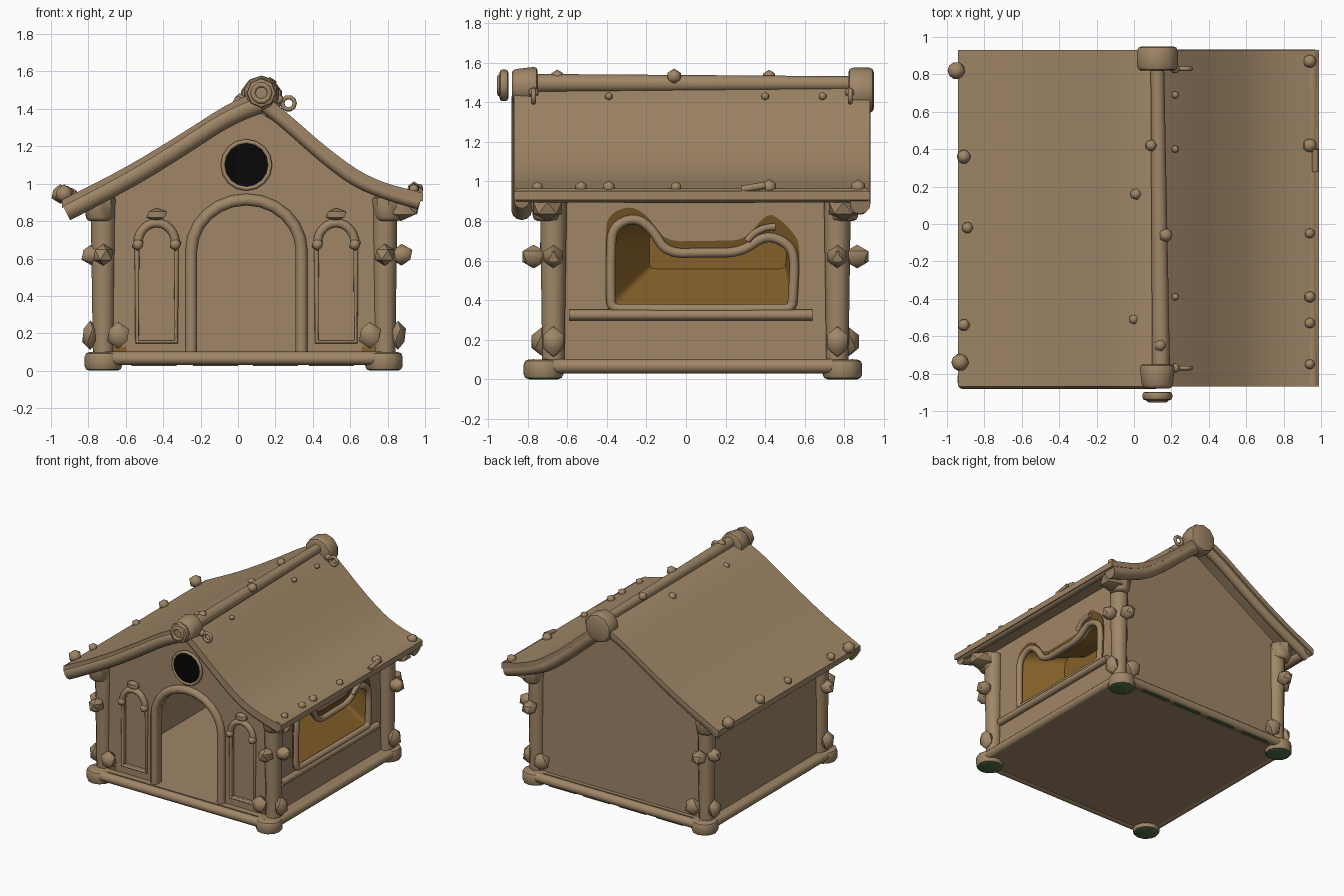
import bpy, bmesh, math
from mathutils import Matrix, Vector

if "Cube" in bpy.data.objects:
    bpy.data.objects.remove(bpy.data.objects["Cube"])

made = []


def material(name, rgb):
    m = bpy.data.materials.new(name)
    m.use_nodes = True
    m.diffuse_color = (*rgb, 1)
    bsdf = next(n for n in m.node_tree.nodes if n.type == 'BSDF_PRINCIPLED')
    bsdf.inputs["Base Color"].default_value = (*rgb, 1)
    return m


TAN = material("tan_wood", (0.35, 0.24, 0.136))
BROWN = material("warm_brown", (0.23, 0.115, 0.022))
DARK = material("dark_brown", (0.155, 0.08, 0.018))
BLACK = material("black", (0.002, 0.002, 0.002))
MOSS = material("moss_green", (0.08, 0.15, 0.06))


def add(name, mesh, mat=TAN):
    mesh.name = name
    mesh.materials.clear()
    mesh.materials.append(mat)
    ob = bpy.data.objects.new(name, mesh)
    bpy.context.collection.objects.link(ob)
    made.append(ob)
    return ob


def add_bm(name, bm, mat=TAN):
    me = bpy.data.meshes.new(name)
    bm.to_mesh(me)
    bm.free()
    return add(name, me, mat)


def from_curve(name, cu, mat, matrix=None):
    tmp = bpy.data.objects.new("tmp", cu)
    bpy.context.collection.objects.link(tmp)
    dg = bpy.context.evaluated_depsgraph_get()
    mesh = bpy.data.meshes.new_from_object(tmp.evaluated_get(dg))
    bpy.data.objects.remove(tmp)
    if matrix:
        mesh.transform(matrix)
    return add(name, mesh, mat)


# Panel planes: local (u, v) become (x, z) on the front and (y, z) on the side
def front(y):
    return Matrix.Translation((0, y, 0)) @ Matrix.Rotation(math.pi / 2, 4, 'X')


def side(x):
    return Matrix(((0, 0, 1, x), (1, 0, 0, 0), (0, 1, 0, 0), (0, 0, 0, 1)))


def panel(name, loops, thick, matrix, mat=TAN):
    cu = bpy.data.curves.new(name, 'CURVE')
    cu.dimensions = '2D'
    cu.fill_mode = 'BOTH'
    cu.extrude = thick / 2
    for loop in loops:
        sp = cu.splines.new('POLY')
        sp.points.add(len(loop) - 1)
        for p, (u, v) in zip(sp.points, loop):
            p.co = (u, v, 0, 1)
        sp.use_cyclic_u = True
    return from_curve(name, cu, mat, matrix)


def tube(name, pts, r, cyclic=False, smooth=False, mat=TAN, matrix=None, r_end=None):
    cu = bpy.data.curves.new(name, 'CURVE')
    cu.dimensions = '3D'
    cu.bevel_depth = 1
    cu.bevel_resolution = 4
    cu.use_fill_caps = True
    sp = cu.splines.new('NURBS' if smooth else 'POLY')
    sp.points.add(len(pts) - 1)
    for i, (p, co) in enumerate(zip(sp.points, pts)):
        p.co = (*co, *([0] * (3 - len(co))), 1)
        p.radius = r + ((r_end or r) - r) * i / (len(pts) - 1)
    sp.use_cyclic_u = cyclic
    if smooth:
        sp.use_endpoint_u = True
        sp.order_u = 3
        sp.resolution_u = 6
    return from_curve(name, cu, mat, matrix)


def knob(name, loc, r, stretch=(1, 1, 1)):
    bm = bmesh.new()
    bmesh.ops.create_icosphere(bm, subdivisions=1, radius=r,
                               matrix=Matrix.Translation(loc) @ Matrix.Diagonal((*stretch, 1)))
    return add_bm(name, bm)


def cylinder(name, loc, r1, r2, depth, axis='Z', sides=12, bevel=0.0, mat=TAN):
    bm = bmesh.new()
    rot = Matrix.Rotation(math.pi / 2, 4, 'X') if axis == 'Y' else Matrix()
    bmesh.ops.create_cone(bm, cap_ends=True, segments=sides, radius1=r1, radius2=r2,
                          depth=depth, matrix=Matrix.Translation(loc) @ rot)
    if bevel:
        rim = [e for e in bm.edges if any(len(f.verts) > 4 for f in e.link_faces)]
        bmesh.ops.bevel(bm, geom=rim, offset=bevel, segments=2, affect='EDGES', profile=0.5)
    return add_bm(name, bm, mat)


def arch(cx, half, bottom, spring, rise, n=12):
    top = [(cx - half * math.cos(math.pi * i / n), spring + rise * math.sin(math.pi * i / n))
           for i in range(n + 1)]
    return [(cx - half, bottom)] + top + [(cx + half, bottom)]


def ring(cx, cz, r, n=12):
    return [(cx + r * math.cos(2 * math.pi * i / n), cz + r * math.sin(2 * math.pi * i / n))
            for i in range(n)]


def chaikin(pts, closed=True):
    for _ in range(2):
        out = []
        for a, b in zip(pts, pts[1:] + pts[:1] if closed else pts[1:]):
            a, b = Vector(a), Vector(b)
            out += [tuple(a.lerp(b, 0.25)), tuple(a.lerp(b, 0.75))]
        pts = out if closed else [pts[0]] + out + [pts[-1]]
    return pts


def rect(u0, u1, v0, v1):
    return [(u0, v0), (u1, v0), (u1, v1), (u0, v1)]


L, R, F, B, MID = -0.71, 0.77, -0.67, 0.76, 0.045

# Base with log rim, corner caps and moss underneath
panel("floor", [rect(L - 0.05, R + 0.05, 0.035, 0.095)], 1.55, front(0.035))
for y in (-0.77, 0.84):
    tube("base_log", [(L, y, 0.066), (R, y, 0.066)], 0.036)
for x in (-0.45, -0.12, 0.2, 0.5):
    panel("moss_strip", [rect(x - 0.12, x + 0.12, 0.828, 0.852)], 0.008,
          Matrix.Translation((0, 0, 0.03)), MOSS)
for x in (-0.77, 0.83):
    tube("base_log", [(x, -0.72, 0.066), (x, 0.79, 0.066)], 0.036)
for x in (-0.72, 0.78):
    for y in (-0.72, 0.79):
        cap = cylinder("corner_cap", (x, y, 0.05), 0.1, 0.1, 0.1, bevel=0.025)
        cap.data.materials.append(MOSS)
        for f in cap.data.polygons:
            f.material_index = int(f.normal.z < -0.9 or (f.normal.z < -0.5 and f.normal.x > 0.3))

# Walls
gable_top = [(R, 0.97), (0.07, 1.41), (L, 0.93)]
small = [arch(cx, 0.1, 0.16, 0.67, 0.11) for cx in (MID - 0.48, MID + 0.48)]
door = arch(MID, 0.265, 0.09, 0.63, 0.26)
panel("front_wall", [[(L, 0.09)] + door + [(R, 0.09)] + gable_top] + small, 0.04, front(F))
panel("back_wall", [[(L, 0.09), (R, 0.09)] + gable_top], 0.04, front(B))
panel("left_wall", [rect(F, B, 0.09, 0.95)], 0.04, side(L))
bay = chaikin([(-0.38, 0.42), (-0.375, 0.36), (-0.32, 0.355), (0.48, 0.355), (0.535, 0.36), (0.54, 0.42),
               (0.55, 0.62), (0.51, 0.69), (0.4, 0.73), (0.28, 0.64), (0.1, 0.64), (-0.1, 0.635),
               (-0.17, 0.76), (-0.26, 0.82), (-0.37, 0.77), (-0.38, 0.65)])
panel("right_wall", [rect(F, B, 0.09, 0.97), bay], 0.04, side(R - 0.02))

# Side window: tapering niche, frame, painted surround and sill
bm = bmesh.new()
outer = [bm.verts.new((R - 0.002, u, v)) for u, v in bay]
inner = [bm.verts.new((R - 0.26, u * 0.75 + 0.1, 0.56 + (v - 0.36) * 0.5)) for u, v in bay]
for i in range(len(bay)):
    bm.faces.new((outer[i - 1], outer[i], inner[i], inner[i - 1]))
bm.faces.new(inner)
bmesh.ops.recalc_face_normals(bm, faces=bm.faces)
bmesh.ops.reverse_faces(bm, faces=bm.faces)
add_bm("window_niche", bm, BROWN)
halo = [(0.08 + (u - 0.08) * 1.06,
         v + 0.06 * min(1, max(0, v - 0.5) * 8) + (0.06 * max(0, 1 - abs(u - 0.4) / 0.12) if v > 0.5 else 0))
        for u, v in bay]
panel("window_surround", [halo, bay], 0.006, side(R + 0.003), DARK)
tube("window_frame", bay, 0.024, True, matrix=side(R + 0.01))
tube("window_sill", [(R + 0.02, -0.59, 0.325), (R + 0.02, 0.64, 0.325)], 0.027)
tube("window_ornament", [(R + 0.03, 0.31, 0.70), (R + 0.04, 0.36, 0.77), (R + 0.03, 0.45, 0.77)],
     0.018, smooth=True)

# Door frame and round gable window
tube("door_frame", arch(MID, 0.295, 0.09, 0.64, 0.275), 0.032, matrix=front(F - 0.025))
cylinder("gable_pane", (MID, F - 0.03, 1.1), 0.122, 0.122, 0.03, 'Y', 16, mat=BLACK)
tube("gable_ring", ring(MID, 1.1, 0.126, 16), 0.012, True, matrix=front(F - 0.04))

# Small front windows with hoods
for shape, cx in zip(small, (MID - 0.48, MID + 0.48)):
    panel("small_pane", [shape], 0.01, front(F + 0.015))
    tube("small_frame", arch(cx, 0.105, 0.155, 0.67, 0.115), 0.013, True, matrix=front(F - 0.02))
    tube("small_hood", arch(cx, 0.1, 0.67, 0.68, 0.11), 0.024, matrix=front(F - 0.03))
    for s in (-1, 1):
        knob("hood_ball", (cx + s * 0.1, F - 0.04, 0.675), 0.034)
    knob("hood_crown", (cx, F - 0.04, 0.835), 0.05, (1.2, 0.7, 0.7))

# Corner posts, capitals, studs and the brown patches beside the front feet
for x, sx in ((-0.72, -1), (0.785, 1)):
    patch = x - sx * 0.09
    panel("foot_patch", [rect(patch - 0.035, patch + 0.035, 0.1, 0.13)], 0.006, front(F - 0.022), BROWN)
    for y, sy in ((-0.67, -1), (0.765, 1)):
        cylinder("corner_post", (x, y, 0.5), 0.056, 0.068, 0.84)
        cylinder("post_capital", (x + sx * 0.02, y + sy * 0.03, 0.865), 0.07, 0.09, 0.13, sides=8,
                 bevel=0.02)
        if sx > 0:
            knob("eave_bracket", (0.87, y + sy * 0.03, 0.865), 0.1, (1.1, 0.85, 0.65))
        knob("side_stud", (x + sx * (0.075 + 0.015 * sx), y, 0.62), 0.058, (1.1, 1, 1))
        knob("end_stud", (x, y + sy * 0.1, 0.62), 0.06, (1, 1.1, 1))
        knob("side_foot_stud", (x + sx * 0.07, y, 0.19), 0.06, (0.8, 1, 1.3))
        knob("end_foot_stud", (x - sx * 0.08, y + sy * 0.06, 0.19), 0.065, (1, 0.9, 1.1))

# Sagging roof sheets
slopes = {"left": [(0.12, 1.49), (-0.02, 1.45), (-0.33, 1.25), (-0.62, 1.075), (-0.94, 0.915)],
          "right": [(0.12, 1.49), (0.24, 1.4), (0.5, 1.17), (0.72, 1.02), (0.99, 0.95)]}
for label, pts in slopes.items():
    tops = chaikin(pts, closed=False)
    low = [(u, v - 0.045) for u, v in reversed(tops)]
    panel(label + "_roof", [tops + low], 1.8, front(0.03))
    sign = -1 if label == "left" else 1
    for y, thick in ((-0.83, 0.052 if sign < 0 else 0.038), (0.88, 0.038 if sign < 0 else 0.052)):
        tube(label + "_rafter", [(u * 0.98, y, v - 0.012 - thick) for u, v in pts], thick, smooth=True)
    u, v = pts[-1]
    tube(label + "_eave", [(u - sign * 0.036, -0.86, v - 0.02), (u - sign * 0.045, 0, v - 0.025),
                           (u - sign * 0.036, 0.92, v - 0.02)], 0.036, smooth=True)

# Ridge pole with end drums and a front boss
tube("ridge_pole", [(0.145, -0.8, 1.495), (0.125, 0.85, 1.495)], 0.048, r_end=0.036)
cylinder("front_drum", (0.125, -0.815, 1.48), 0.1, 0.085, 0.13, 'Y', 10, 0.02)
cylinder("back_drum", (0.125, 0.885, 1.46), 0.115, 0.115, 0.13, 'Y', 10, 0.025)
cylinder("front_boss", (0.125, -0.92, 1.485), 0.08, 0.08, 0.045, 'Y', 8, 0.015)
tube("boss_ring", ring(0.125, 1.485, 0.045, 10), 0.014, True, matrix=front(-0.94))
for y in (-0.77, 0.83):
    tube("hanging_ring", ring(0.27, 1.43, 0.033, 10), 0.012, True, matrix=front(y))
    knob("ring_pin", (0.22, y, 1.45), 0.028)

# Roof knobs along the eaves and the ridge
for x, y, r in ((-0.95, 0.82, 0.052), (-0.91, 0.36, 0.042), (-0.89, -0.02, 0.034), (-0.91, -0.54, 0.036),
                (-0.93, -0.74, 0.052)):
    knob("left_eave_knob", (x, y, 0.945), r)
for y, r in ((0.87, 0.04), (0.42, 0.042), (-0.05, 0.03), (-0.39, 0.034), (-0.53, 0.032), (-0.75, 0.03)):
    knob("right_eave_knob", (0.94, y, 0.97), r)
tube("eave_twig", [(0.97, 0.28, 0.96), (0.97, 0.4, 0.98)], 0.018)
for x, y, r in ((0.09, 0.42, 0.035), (0.01, 0.16, 0.034), (0.17, -0.06, 0.04), (0, -0.51, 0.03), (0.14, -0.65, 0.035)):
    knob("ridge_knob", (x, y, 1.44 + 0.09 * min(1, x * 11)), r)
for y in (0.4, 0.69, -0.39):
    knob("pebble", (0.22, y, 1.43), 0.022)

# Smooth round parts, keep edges sharp
for ob in bpy.context.selected_objects:
    ob.select_set(False)
for ob in made:
    ob.select_set(True)
bpy.context.view_layer.objects.active = made[0]
bpy.ops.object.shade_smooth_by_angle(angle=math.radians(42))
